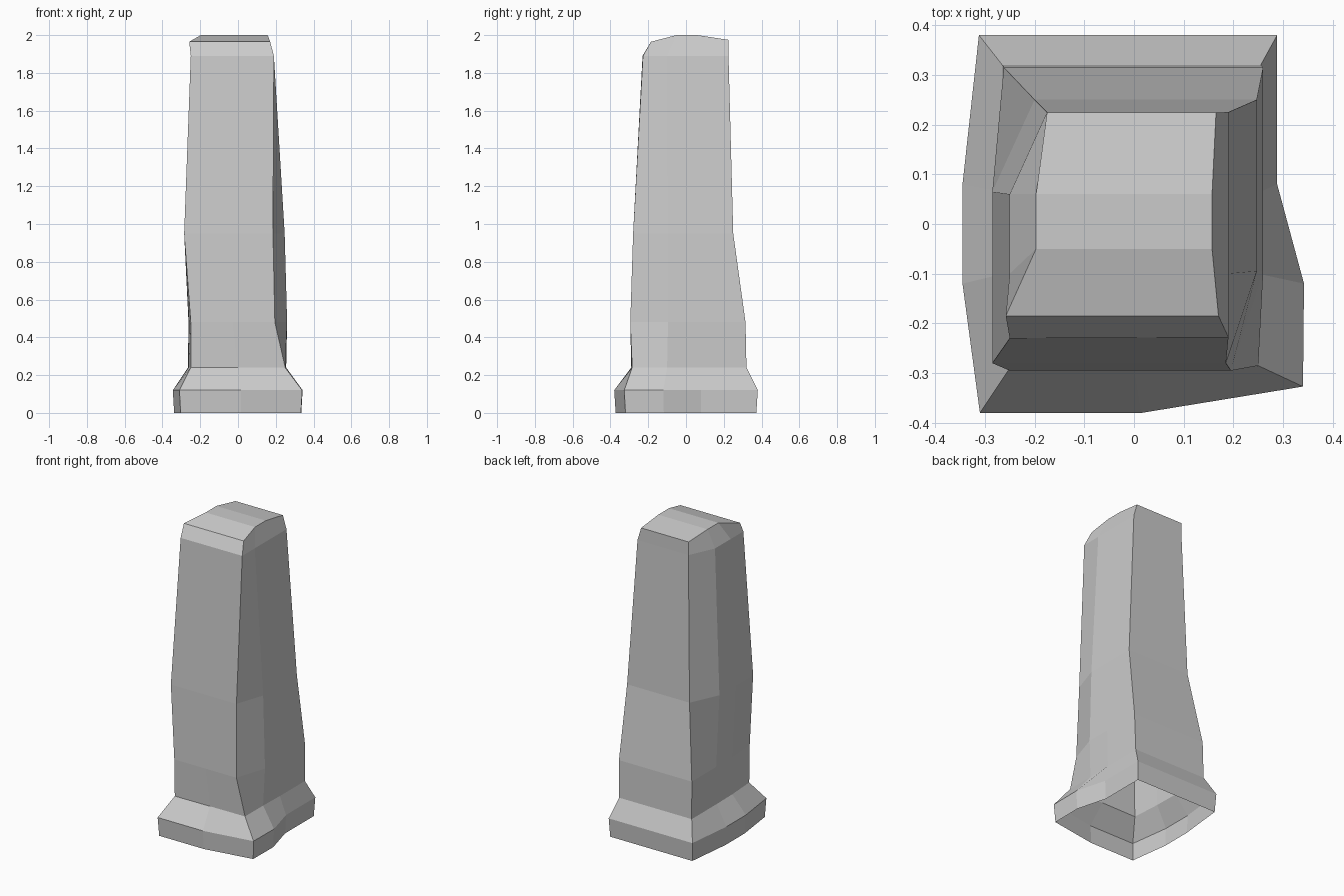
import bpy, bmesh

if "Cube" in bpy.data.objects:
    bpy.data.objects.remove(bpy.data.objects["Cube"])

# Cross-sections, counter-clockwise from front left:
# front-left, front-right, right a, right b, back-right, back-left, left b, left a
SHAFT = [
    (0.24, [(-.25, -.29), (.25, -.285), (.25, -.1), (.255, .065),
            (.255, .32), (-.265, .32), (-.265, .065), (-.262, -.1)]),
    (0.48, [(-.25, -.295), (.195, -.295), (.26, -.095), (.26, .065),
            (.26, .315), (-.262, .315), (-.262, .065), (-.26, -.1)]),
    (0.95, [(-.285, -.28), (.185, -.28), (.247, -.095), (.247, .06),
            (.247, .25), (-.2, .25), (-.285, .065), (-.285, -.1)]),
    (1.89, [(-.25, -.23), (.19, -.228), (.19, -.1), (.19, .06),
            (.19, .225), (-.175, .225), (-.25, .06), (-.25, -.1)]),
]
FOOT = [(-.31, -.38), (.015, -.38), (.34, -.327), (.342, -.12), (.288, .08),
        (.288, .38), (-.312, .38), (-.345, .08), (-.345, -.12)]
CAP = [(-.258, -.185, 1.965), (.17, -.185, 1.965), (.157, -.05, 2), (.157, .06, 2),
       (.165, .224, 1.975), (-.175, .224, 1.975), (-.197, .06, 2), (-.197, -.05, 2)]


def with_front_middle(points):
    """Add a point halfway along the front edge."""
    mid = tuple((a + b) / 2 for a, b in zip(points[0], points[1]))
    return [points[0], mid] + list(points[1:])


# Stack of rings from the open bottom to the worn top
rings = [[(x * .98, y * .98, 0) for x, y in FOOT],
         [(x, y, .12) for x, y in FOOT]]
for z, pts in SHAFT:
    rings.append(with_front_middle([(x, y, z) for x, y in pts]))
rings.append(with_front_middle(CAP))

bm = bmesh.new()
loops = [[bm.verts.new(p) for p in ring] for ring in rings]

# Walls
for low, high in zip(loops, loops[1:]):
    n = len(low)
    for i in range(n):
        j = (i + 1) % n
        bm.faces.new((low[i], low[j], high[j], high[i]))

# Three-facet top
top = loops[-1]
for ids in ((0, 1, 2, 3, 8), (8, 3, 4, 7), (7, 4, 5, 6)):
    bm.faces.new([top[i] for i in ids])

mesh = bpy.data.meshes.new("stone_pillar")
bm.to_mesh(mesh)
bm.free()
pillar = bpy.data.objects.new("stone_pillar", mesh)
bpy.context.collection.objects.link(pillar)
